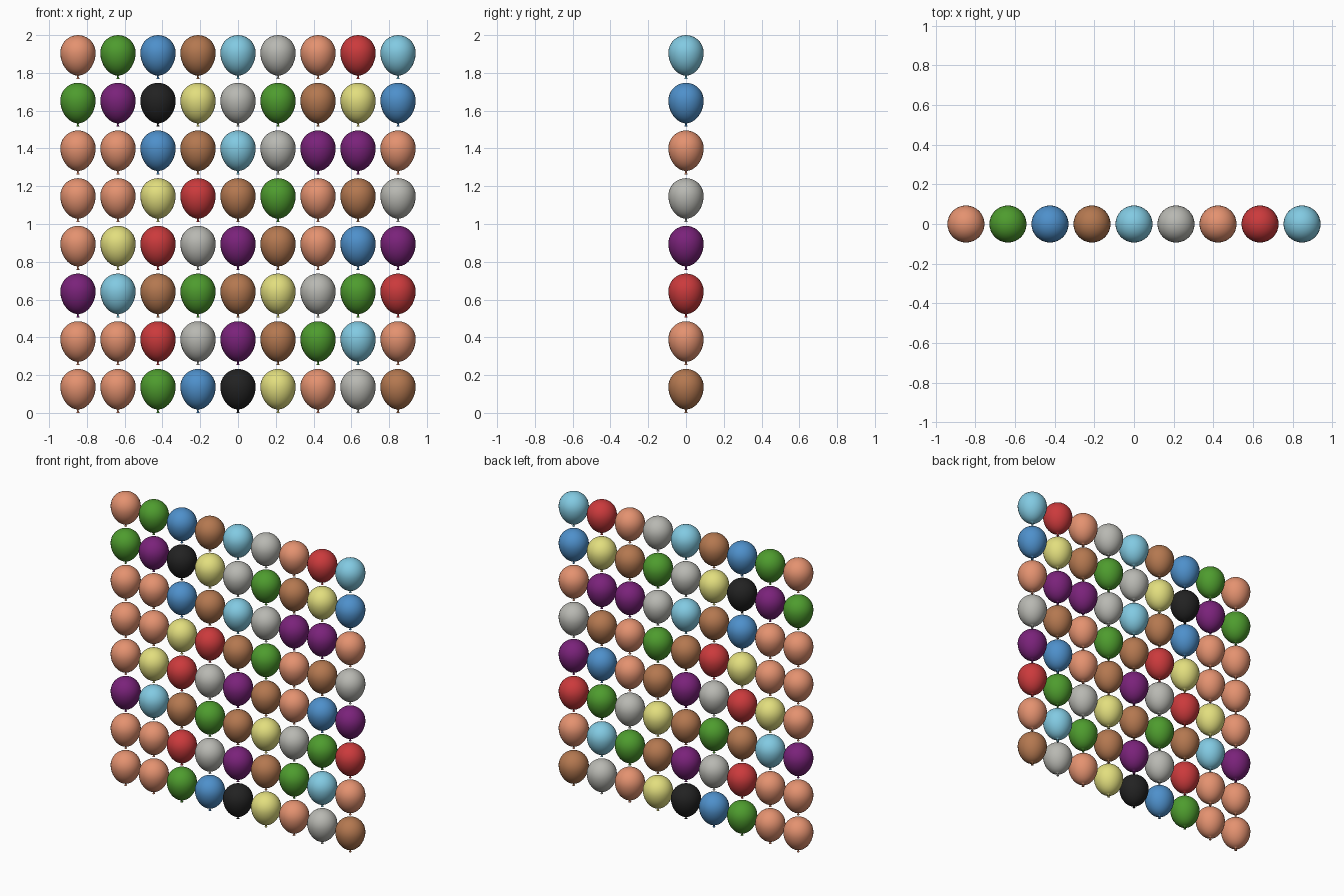
import bpy, bmesh, math

if "Cube" in bpy.data.objects:
    bpy.data.objects.remove(bpy.data.objects["Cube"])

def lin(c):
    c /= 255
    return c / 12.92 if c <= 0.04045 else ((c + 0.055) / 1.055) ** 2.4

# ten balloon colours (sRGB), keyed by one letter
COLOURS = {
    'O': ('orange', (228, 146, 112)), 'G': ('green', (78, 156, 46)),
    'B': ('blue', (78, 144, 203)), 'N': ('brown', (180, 120, 80)),
    'C': ('light_blue', (130, 202, 226)), 'S': ('grey', (184, 184, 178)),
    'R': ('red', (203, 58, 60)), 'Y': ('yellow', (226, 222, 126)),
    'P': ('purple', (122, 34, 122)), 'K': ('black', (34, 34, 34)),
}
# balloon wall seen from the front, top row first
ROWS = ["OGBNCSORC", "GPKYSGNYB", "OOBNCSPPO", "OOYRNGONS",
        "OYRSPNOBP", "PCNGNYSGR", "OORSPNGCO", "OOGBKYOSN"]
DX, DZ = 0.2118, 0.2525
R, WIDE, TOP, NECK = 0.0935, 0.139, 0.2325, 0.018
SEG = 32

def balloon_profile():
    # round crown, longer slightly tapered lower half, then flared knot
    pts = []
    for i in range(1, 10):
        a = math.pi / 2 * (1 - i / 9)
        pts.append((R * math.cos(a), WIDE + (TOP - WIDE) * math.sin(a)))
    for i in range(1, 11):
        a = math.pi / 2 * i / 10.5
        pts.append((R * math.cos(a) * (1 - 0.06 * math.sin(a) ** 2),
                    WIDE - (WIDE - NECK) * math.sin(a)))
    return pts + [(0.004, 0.015), (0.004, 0.010), (0.009, 0.001), (0.008, 0.0)]

def balloon_mesh(name, mat):
    bm = bmesh.new()
    crown = bm.verts.new((0, 0, TOP))
    base = bm.verts.new((0, 0, 0))
    rings = [[bm.verts.new((r * math.cos(2 * math.pi * k / SEG),
                            r * math.sin(2 * math.pi * k / SEG), z))
              for k in range(SEG)] for r, z in balloon_profile()]
    for k in range(SEG):
        n = (k + 1) % SEG
        bm.faces.new((crown, rings[0][k], rings[0][n]))
        bm.faces.new((base, rings[-1][n], rings[-1][k]))
        for a, b in zip(rings, rings[1:]):
            bm.faces.new((a[k], b[k], b[n], a[n]))
    bmesh.ops.recalc_face_normals(bm, faces=bm.faces)
    for f in bm.faces:
        f.smooth = True
    me = bpy.data.meshes.new(name)
    bm.to_mesh(me)
    bm.free()
    me.materials.append(mat)
    return me

# one shared mesh per colour
meshes = {}
for key, (name, rgb) in COLOURS.items():
    mat = bpy.data.materials.new(name)
    mat.diffuse_color = (*[lin(c) for c in rgb], 1)
    mat.use_nodes = True
    mat.node_tree.nodes["Principled BSDF"].inputs["Base Color"].default_value = mat.diffuse_color
    meshes[key] = balloon_mesh(name + "_balloon", mat)

# wall of balloons
for r, row in enumerate(ROWS):
    for c, key in enumerate(row):
        ob = bpy.data.objects.new(f"balloon_row{r + 1}_column{c + 1}", meshes[key])
        ob.location = ((c - 4) * DX, 0, (len(ROWS) - 1 - r) * DZ)
        bpy.context.collection.objects.link(ob)
